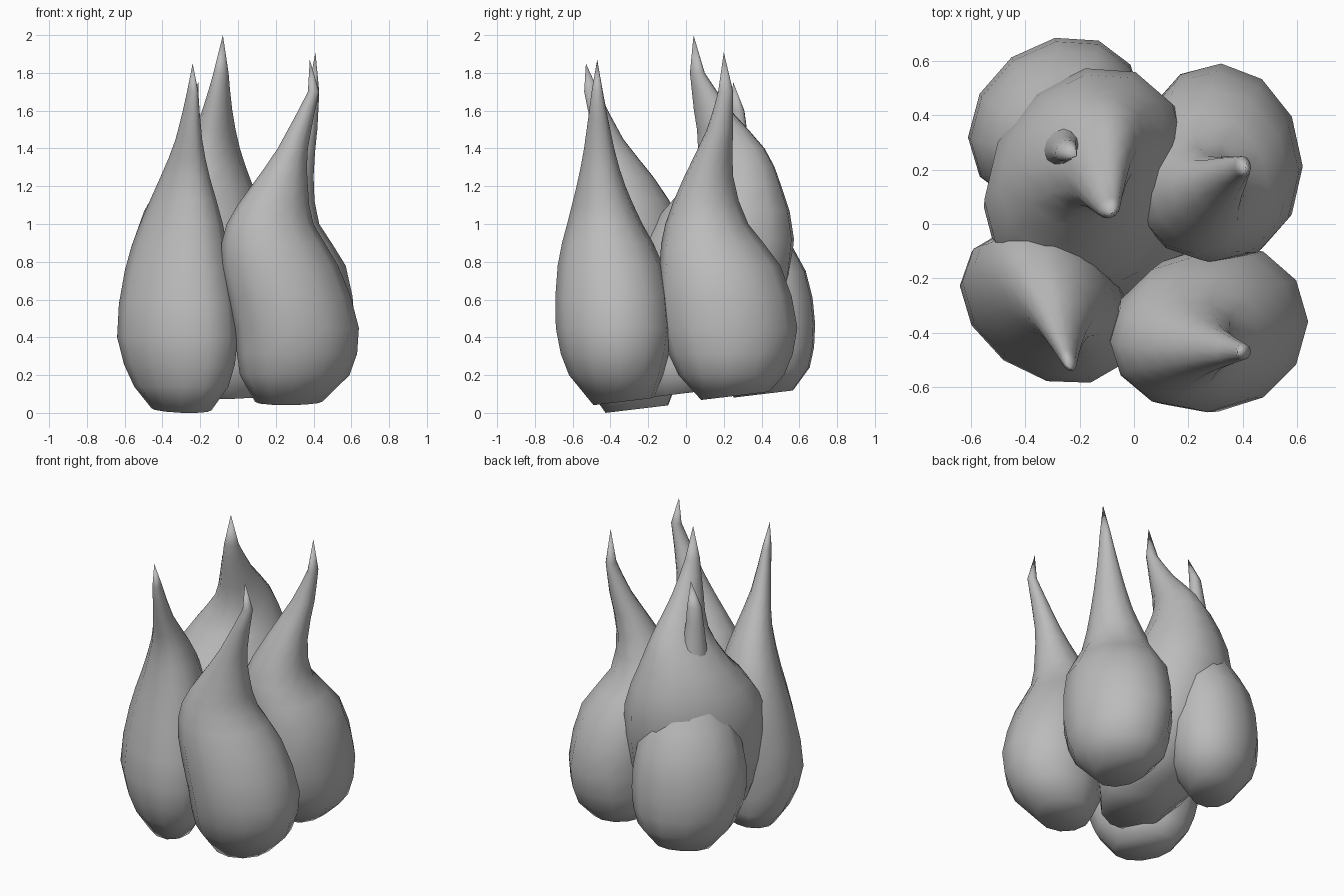
import bpy
import math
from mathutils import Vector

SIDES = 12
BASE_SLOPE = 0.12

default_cube = bpy.data.objects.get("Cube")
if default_cube:
    bpy.data.objects.remove(default_cube, do_unlink=True)

# One plain grey for the whole cluster
grey = bpy.data.materials.new("plain grey")
grey.use_nodes = True
grey_value = (0.5, 0.5, 0.5, 1)
grey.diffuse_color = grey_value
grey.node_tree.nodes["Principled BSDF"].inputs["Base Color"].default_value = grey_value


def halfway(sections, index):
    """Smoothly interpolated section between a section and the next one."""
    last = len(sections) - 1
    before, start = sections[max(index - 1, 0)], sections[index]
    end, after = sections[index + 1], sections[min(index + 2, last)]
    return tuple((9 * (b + c) - a - d) / 16
                 for a, b, c, d in zip(before, start, end, after))


def ring(section, skew):
    """Horizontal oval ring; skew stretches the oval along a diagonal."""
    z, x, y, width, depth = section
    points = []
    for step in range(SIDES):
        angle = math.tau * step / SIDES
        points.append(Vector((x + width * math.cos(angle),
                              y + depth * math.sin(angle + skew), z)))
    return points


def flame(name, tip, skew, sections):
    """Loft oval sections (height, centre x, centre y, radii) up to a tip."""
    dense = []
    for index, section in enumerate(sections):
        dense.append(section)
        if 0 < index < len(sections) - 1:
            dense.append(halfway(sections, index))
    vertices = [point for section in dense for point in ring(section, skew)]
    # Tilt the underside so that it rises towards the back
    for point in vertices[:SIDES]:
        point.z += BASE_SLOPE * (point.y - sections[0][2])
    faces = [tuple(reversed(range(SIDES)))]
    for level in range(len(dense) - 1):
        low, high = level * SIDES, (level + 1) * SIDES
        for step in range(SIDES):
            following = (step + 1) % SIDES
            faces.append((low + step, low + following,
                          high + following, high + step))
    # Close the top ring to the pointed tip
    top = (len(dense) - 1) * SIDES
    vertices.append(Vector(tip))
    for step in range(SIDES):
        faces.append((top + step, top + (step + 1) % SIDES, len(vertices) - 1))

    mesh = bpy.data.meshes.new(name)
    mesh.from_pydata(vertices, [], faces)
    mesh.materials.append(grey)
    mesh.shade_smooth()
    mesh.update()
    part = bpy.data.objects.new(name, mesh)
    bpy.context.collection.objects.link(part)
    return part


# Front flames, one on each side
flame("front_right_flame", (-.24, -.53, 1.85), -.3, [
    (.02, -.3, -.26, .16, .17),
    (.14, -.3, -.29, .25, .24),
    (.4, -.32, -.31, .32, .28),
    (.75, -.32, -.27, .28, .26),
    (1, -.3, -.25, .22, .23),
    (1.25, -.28, -.31, .13, .14),
    (1.45, -.26, -.41, .07, .08),
    (1.7, -.24, -.5, .03, .04),
])
flame("front_left_flame", (.38, -.47, 1.87), .07, [
    (.06, .27, -.33, .18, .16),
    (.2, .3, -.37, .29, .25),
    (.45, .31, -.38, .33, .31),
    (.78, .22, -.4, .31, .28),
    (1, .17, -.43, .23, .2),
    (1.2, .22, -.45, .15, .13),
    (1.4, .29, -.46, .08, .08),
    (1.7, .4, -.47, .03, .03),
])

# Back flames, one on each side
flame("back_left_flame", (.41, .2, 1.91), -.05, [
    (.09, .31, .26, .15, .18),
    (.2, .32, .24, .26, .28),
    (.45, .32, .23, .3, .36),
    (.78, .28, .18, .29, .32),
    (1, .22, .11, .21, .22),
    (1.25, .27, .12, .13, .13),
    (1.5, .35, .18, .07, .07),
    (1.7, .4, .21, .03, .04),
])
flame("back_right_flame", (-.21, .25, 1.75), .2, [
    (.1, -.27, .41, .16, .16),
    (.24, -.28, .4, .27, .26),
    (.47, -.29, .38, .32, .31),
    (.75, -.28, .36, .29, .28),
    (1, -.26, .31, .19, .18),
    (1.2, -.25, .29, .1, .1),
    (1.4, -.26, .28, .06, .06),
    (1.6, -.25, .27, .04, .04),
])

# Tall flame in the middle
flame("centre_flame", (-.08, .04, 2), .2, [
    (.1, -.03, -.04, .22, .22),
    (.25, -.08, .01, .32, .32),
    (.55, -.15, .11, .37, .4),
    (.92, -.18, .17, .37, .41),
    (1.2, -.17, .25, .25, .26),
    (1.4, -.13, .24, .14, .18),
    (1.6, -.11, .14, .08, .1),
    (1.8, -.09, .06, .04, .04),
])
